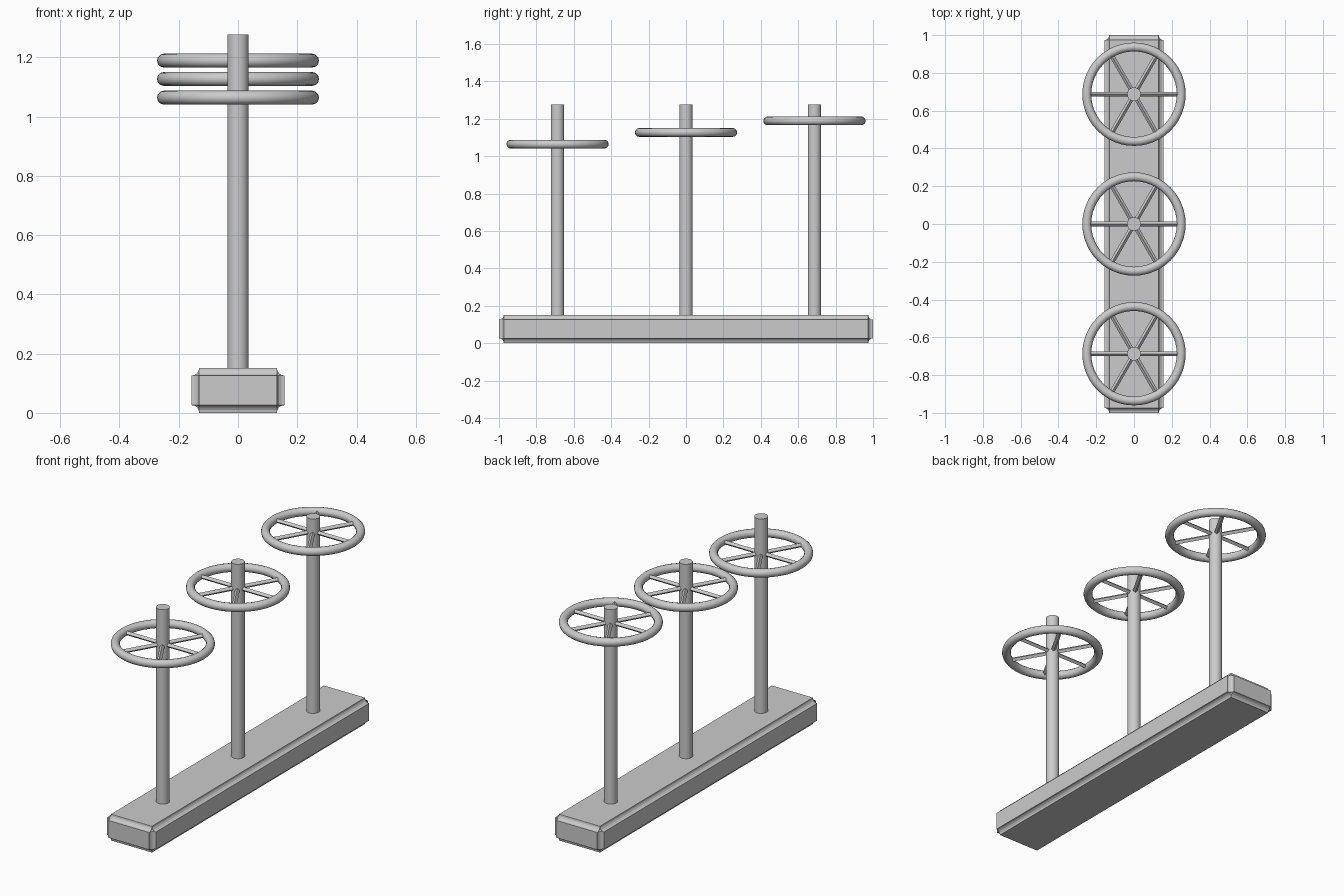
import bpy
from math import pi, cos, sin

if "Cube" in bpy.data.objects:
    bpy.data.objects.remove(bpy.data.objects["Cube"])


def smooth(ob, name):
    ob.name = name
    bpy.ops.object.shade_smooth_by_angle(angle=0.6)


# Base block with coved (concave) edges
bpy.ops.mesh.primitive_cube_add(size=1, location=(0, 0, 0.076))
base = bpy.context.object
base.name = "base"
base.scale = (0.314, 2.0, 0.152)
bpy.ops.object.transform_apply(location=False, rotation=False, scale=True)
bev = base.modifiers.new("cove", 'BEVEL')
bev.width = 0.026
bev.segments = 4
bev.profile = 0.08


def valve(y, z, tag):
    # Stem
    bpy.ops.mesh.primitive_cylinder_add(vertices=32, radius=0.036, depth=1.147,
                                        location=(0, y, 0.7035))
    smooth(bpy.context.object, "stem_" + tag)
    # Wheel rim
    bpy.ops.mesh.primitive_torus_add(major_radius=0.25, minor_radius=0.0235,
                                     major_segments=48, minor_segments=12,
                                     location=(0, y, z))
    smooth(bpy.context.object, "wheel_rim_" + tag)
    # Six diamond-section spokes from stem to rim
    for i in range(6):
        a = i * pi / 3
        r = 0.135
        bpy.ops.mesh.primitive_cylinder_add(vertices=4, radius=0.0125, depth=0.23,
                                            location=(r * cos(a), y + r * sin(a), z),
                                            rotation=(0, pi / 2, a))
        bpy.context.object.name = f"spoke_{tag}_{i}"


for y, z, tag in ((-0.687, 1.064, "front"), (0, 1.127, "middle"), (0.687, 1.189, "back")):
    valve(y, z, tag)
